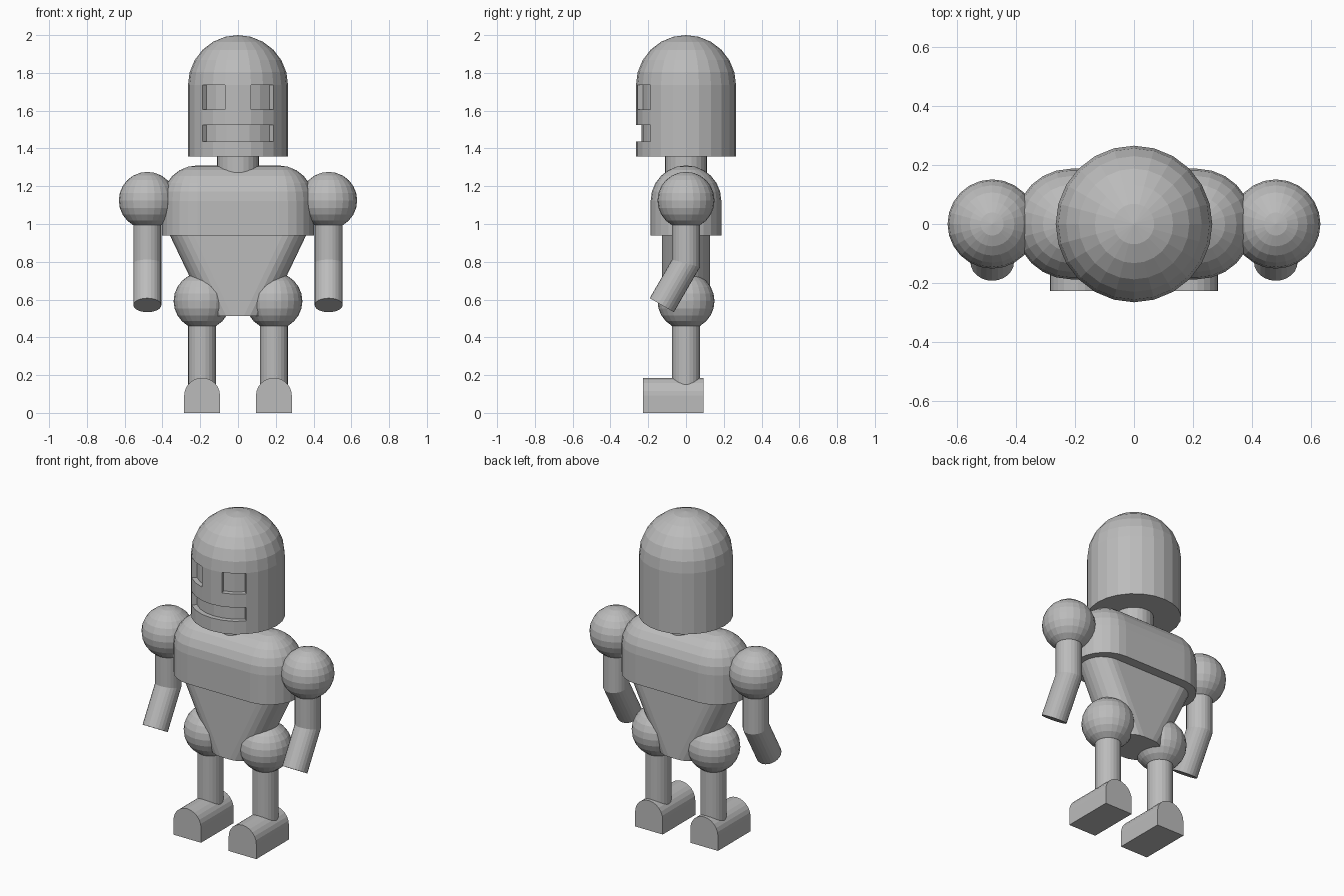
import bpy, bmesh, math
from mathutils import Vector

if "Cube" in bpy.data.objects:
    bpy.data.objects.remove(bpy.data.objects["Cube"])

SEG = 24
mat = bpy.data.materials.new("plain_grey")
mat.diffuse_color = (0.5, 0.5, 0.5, 1)
mat.use_nodes = True
mat.node_tree.nodes["Principled BSDF"].inputs["Base Color"].default_value = mat.diffuse_color


def stadium(half, r, z, n=SEG):
    """Ring: two half circles moved apart along x (a circle when half is 0)."""
    pts = []
    for side, start in ((1, -math.pi / 2), (-1, math.pi / 2)):
        for i in range(n // 2 + 1):
            a = start + 2 * math.pi * i / n
            pts.append(Vector((side * half + r * math.cos(a), r * math.sin(a), z)))
    return pts


def loft(rings):
    """Skin a list of rings and close both ends."""
    bm = bmesh.new()
    rows = [[bm.verts.new(p) for p in ring] for ring in rings]
    n = len(rows[0])
    for a, b in zip(rows, rows[1:]):
        for i in range(n):
            j = (i + 1) % n
            bm.faces.new((a[i], a[j], b[j], b[i]))
    bm.faces.new(rows[0][::-1])
    bm.faces.new(rows[-1])
    bmesh.ops.remove_doubles(bm, verts=bm.verts[:], dist=1e-4)
    bmesh.ops.recalc_face_normals(bm, faces=bm.faces[:])
    return bm


def finish(bm, name, x=0.0):
    me = bpy.data.meshes.new(name)
    bm.to_mesh(me)
    bm.free()
    me.materials.append(mat)
    ob = bpy.data.objects.new(name, me)
    ob.location.x = x
    bpy.context.collection.objects.link(ob)
    return ob


def dome(half, r, z, first, steps=6):
    """Rings of a rounded cap, from angle step 'first' up to the pole."""
    out = []
    for i in range(first, steps + 1):
        a = math.pi / 2 * i / steps
        out.append(stadium(half, max(r * math.cos(a), 0.0), z + r * math.sin(a)))
    return out


# Head: straight wall with a dome
R, R_IN = 0.265, 0.235
levels = (1.357, 1.438, 1.523, 1.607)
bm = loft([stadium(0, R, z) for z in levels] + dome(0, R, 1.735, 0))

# Sunken eyes and mouth
for lo, hi, amin, amax in ((1.607, 1.735, 15, 45), (1.438, 1.523, 0, 45)):
    sunk = []
    for f in bm.faces:
        c = f.calc_center_median()
        ang = abs(math.degrees(math.atan2(c.x, -c.y)))
        if lo < c.z < hi and amin < ang < amax and abs(f.normal.z) < 0.1:
            sunk.append(f)
    res = bmesh.ops.extrude_face_region(bm, geom=sunk)
    for v in res["geom"]:
        if isinstance(v, bmesh.types.BMVert):
            v.co.x *= R_IN / R
            v.co.y *= R_IN / R
    old = [f for f in sunk if f.is_valid]
    if old:
        bmesh.ops.delete(bm, geom=old, context='FACES')
bmesh.ops.recalc_face_normals(bm, faces=bm.faces[:])
finish(bm, "head")

# Neck
finish(loft([stadium(0, 0.111, 1.2), stadium(0, 0.111, 1.37)]), "neck")

# Chest: stadium block with a rounded top
finish(loft([stadium(0.215, 0.187, 0.94)] + dome(0.215, 0.187, 1.123, 0)), "chest")

# Waist: tapers downwards
finish(loft([stadium(0.03, 0.126, 0.512), stadium(0.237, 0.126, 0.945)]), "waist")


def ball(r, z):
    rings = [stadium(0, max(r * math.cos(math.radians(a)), 0), z + r * math.sin(math.radians(a)))
             for a in range(-90, 91, 15)]
    return loft(rings)


def arm():
    r, elbow, bend, length = 0.074, 0.792, math.radians(30), 0.256
    top = stadium(0, r, 1.1)
    mid = [Vector((p.x, p.y, elbow - p.y * math.tan(bend / 2))) for p in top]
    end = [Vector((p.x,
                   p.y * math.cos(bend) - length * math.sin(bend),
                   elbow - p.y * math.sin(bend) - length * math.cos(bend))) for p in top]
    return loft([end, mid, top])


def foot():
    w, h = 0.095, 0.186
    arch = [(-w, 0), (w, 0)]
    arch += [(w * math.cos(math.pi * i / 12), h - w + w * math.sin(math.pi * i / 12))
             for i in range(13)]
    return loft([[Vector((x, y, z)) for x, z in arch] for y in (-0.227, 0.093)])


# Limbs on both sides
for s, side in ((-1, "right"), (1, "left")):
    finish(ball(0.151, 1.125), side + "_shoulder", 0.48 * s)
    finish(arm(), side + "_arm", 0.48 * s)
    finish(ball(0.151, 0.592), side + "_hip", 0.19 * s)
    finish(loft([stadium(0, 0.074, 0.1), stadium(0, 0.074, 0.55)]), side + "_leg", 0.19 * s)
    finish(foot(), side + "_foot", 0.19 * s)
